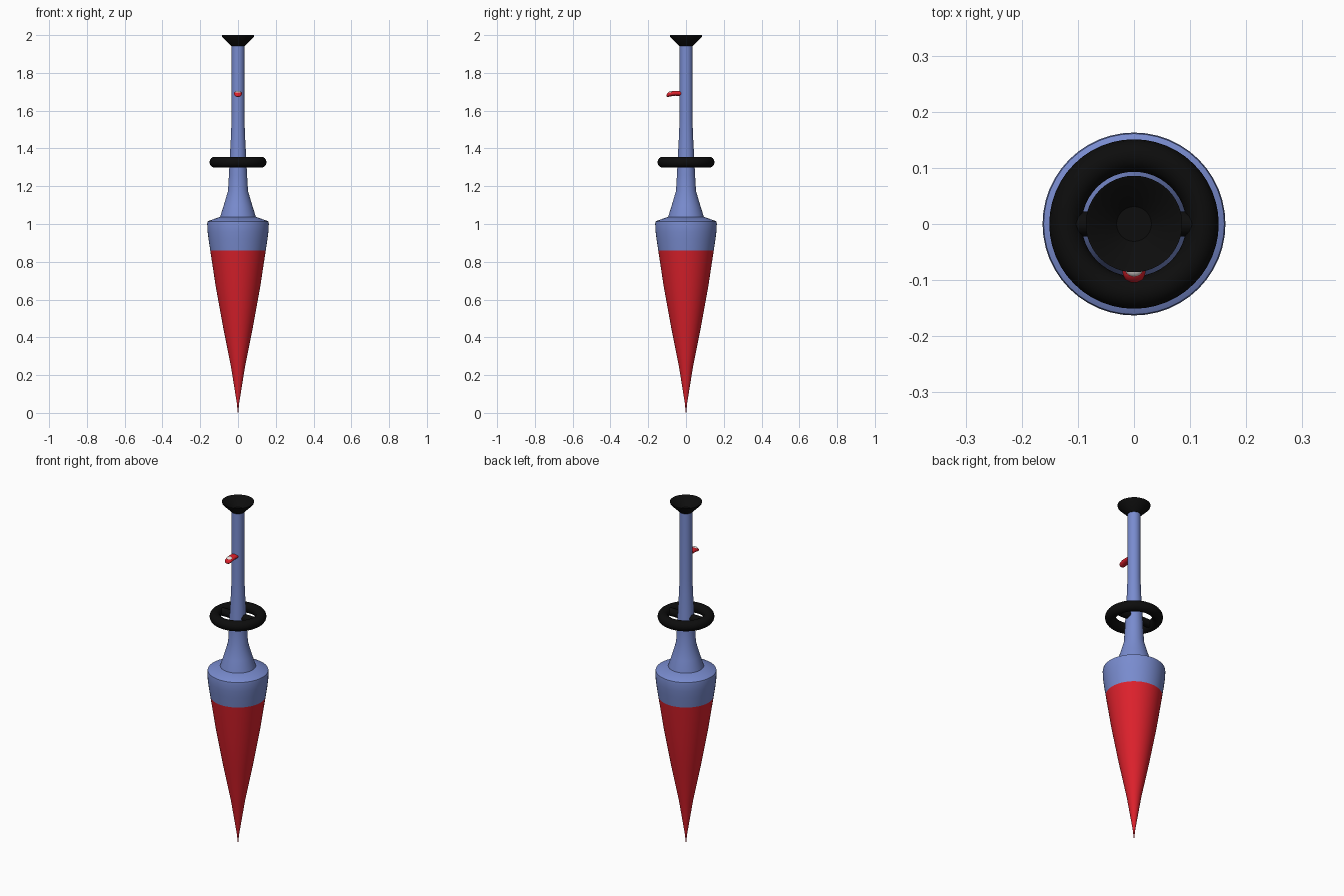
import bpy, bmesh, math
from mathutils import Vector

if "Cube" in bpy.data.objects:
    bpy.data.objects.remove(bpy.data.objects["Cube"])


def material(name, rgb):
    m = bpy.data.materials.new(name)
    m.diffuse_color = (*rgb, 1)
    m.use_nodes = True
    m.node_tree.nodes["Principled BSDF"].inputs["Base Color"].default_value = m.diffuse_color
    return m


BLUE = material("blue", (0.19, 0.26, 0.62))
RED = material("red", (0.72, 0.015, 0.025))
BLACK = material("black", (0.004, 0.004, 0.004))
WHITE = material("white", (0.8, 0.75, 0.72))


def finish(ob, name, mat, angle=35):
    ob.name = name
    ob.data.materials.clear()
    ob.data.materials.append(mat)
    bpy.ops.object.select_all(action='DESELECT')
    ob.select_set(True)
    bpy.context.view_layer.objects.active = ob
    bpy.ops.object.shade_smooth_by_angle(angle=math.radians(angle))
    return ob


def skin(name, rings, mat, angle=35):
    """Bridge successive closed rings of points and cap both ends."""
    bm = bmesh.new()
    loops = [[bm.verts.new(p) for p in ring] for ring in rings]
    n = len(loops[0])
    for a, b in zip(loops, loops[1:]):
        for i in range(n):
            j = (i + 1) % n
            bm.faces.new((a[i], a[j], b[j], b[i]))
    bm.faces.new(loops[0][::-1])
    bm.faces.new(loops[-1])
    bmesh.ops.recalc_face_normals(bm, faces=bm.faces)
    me = bpy.data.meshes.new(name)
    bm.to_mesh(me)
    bm.free()
    ob = bpy.data.objects.new(name, me)
    bpy.context.collection.objects.link(ob)
    return finish(ob, name, mat, angle)


def lathe(name, profile, mat, n=48):
    turn = [2 * math.pi * i / n for i in range(n)]
    return skin(name, [[(r * math.cos(a), r * math.sin(a), z) for a in turn]
                       for r, z in profile], mat)


# Pointed red cone, blue collar, tapering neck, flared black mouth
lathe("cone", [(0.001, 0), (0.006, 0.05), (0.038, 0.25), (0.08, 0.46),
               (0.118, 0.67), (0.147, 0.86)], RED)
lathe("collar", [(0.147, 0.86), (0.156, 0.92), (0.161, 0.96), (0.163, 1.0),
                 (0.161, 1.013), (0.152, 1.018), (0.096, 1.037)], BLUE)
lathe("neck", [(0.096, 1.03), (0.094, 1.04), (0.075, 1.10), (0.053, 1.175),
               (0.048, 1.26), (0.042, 1.38), (0.037, 1.47), (0.034, 1.56),
               (0.034, 1.945)], BLUE)
lathe("flared_mouth", [(0.036, 1.943), (0.083, 1.99), (0.086, 2.0),
                       (0.08, 1.997), (0.031, 1.952)], BLACK)

# Hand ring with a spoke on each side
bpy.ops.mesh.primitive_torus_add(major_radius=0.122, minor_radius=0.029,
                                 major_segments=48, minor_segments=16,
                                 location=(0, 0, 1.327))
finish(bpy.context.object, "hand_ring", BLACK)
for side, label in ((-1, "left"), (1, "right")):
    bpy.ops.mesh.primitive_cylinder_add(vertices=20, radius=0.022, depth=0.08,
                                        location=(side * 0.075, 0, 1.327),
                                        rotation=(0, math.pi / 2, 0))
    finish(bpy.context.object, "spoke_" + label, BLACK)

# Small red hook on the front, with a pale patch on its top
path = [(-0.025, 1.691, 1), (-0.055, 1.692, 1), (-0.075, 1.69, 1),
        (-0.09, 1.686, 0.95), (-0.099, 1.682, 0.75), (-0.104, 1.679, 0.3)]
rings = []
for y, z, s in path:
    rings.append([(0.021 * s * math.cos(a), y, z + 0.013 * s * math.sin(a))
                  for a in (2 * math.pi * i / 20 for i in range(20))])
skin("hook", rings, RED, 60)
bpy.ops.mesh.primitive_uv_sphere_add(segments=20, ring_count=10, radius=1,
                                     location=(0, -0.08, 1.697),
                                     rotation=(math.radians(12), 0, 0))
patch = bpy.context.object
patch.scale = (0.016, 0.014, 0.008)
finish(patch, "hook_patch", WHITE, 60)
